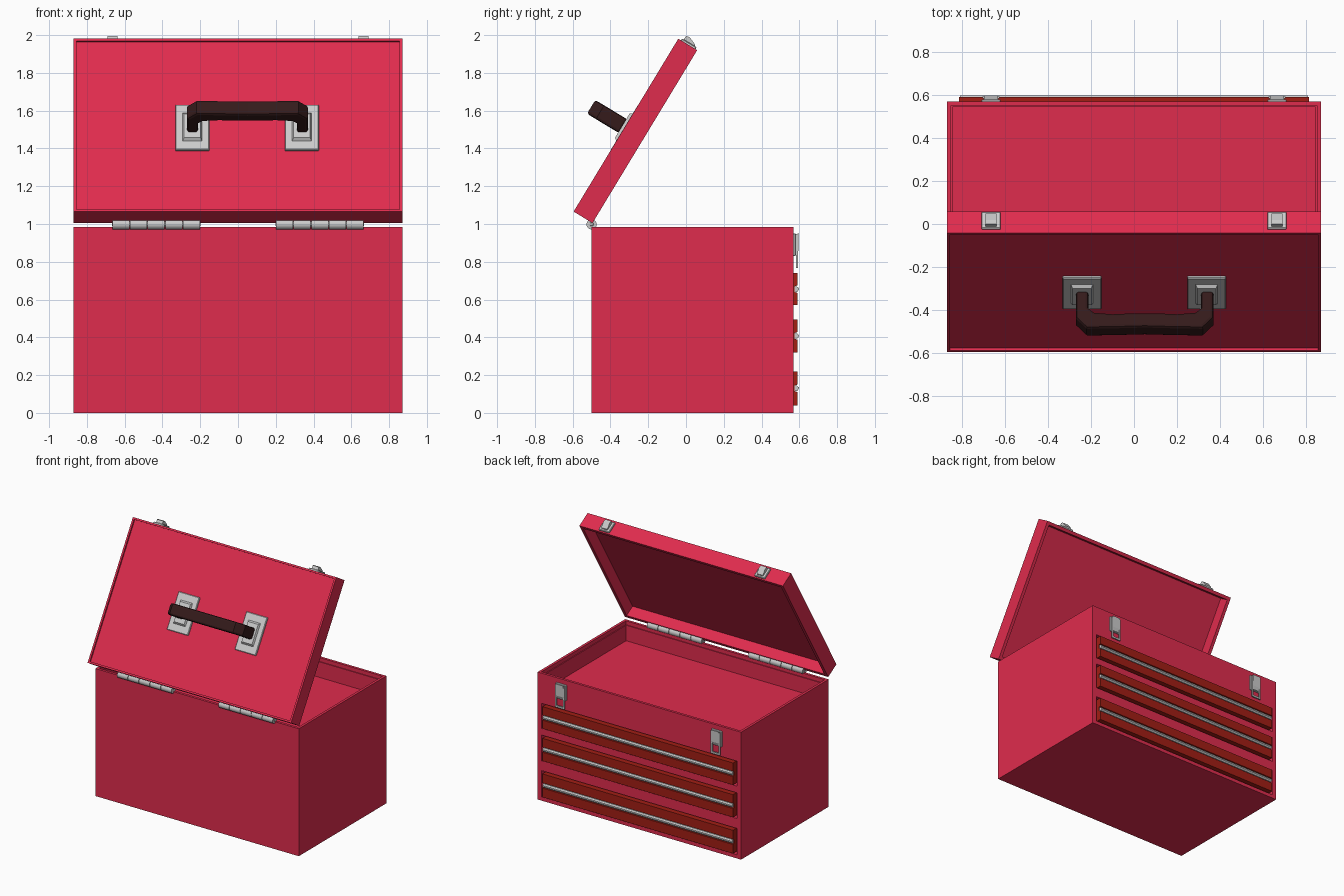
import bpy, bmesh, math
from mathutils import Matrix, Vector

if "Cube" in bpy.data.objects:
    bpy.data.objects.remove(bpy.data.objects["Cube"])


def material(name, rgb):
    m = bpy.data.materials.new(name)
    m.diffuse_color = (*rgb, 1)
    m.use_nodes = True
    m.node_tree.nodes["Principled BSDF"].inputs["Base Color"].default_value = m.diffuse_color
    return m


RED = material("red_paint", (0.74, 0.025, 0.075))
DARK_RED = material("drawer_red", (0.36, 0.013, 0.007))
BROWN = material("handle_brown", (0.035, 0.011, 0.011))
# Lid space: y runs from hinge to latch, z is the lid's outward normal
LID = Matrix.Translation((0, -0.495, 1.005)) @ Matrix.Rotation(math.radians(58.8), 4, 'X')
ID = Matrix.Identity(4)


def finish(name, bm, mat=None, xf=ID, bevel=0.0):
    if bevel:
        bmesh.ops.bevel(bm, geom=bm.edges[:], offset=bevel, segments=1, affect='EDGES')
    bmesh.ops.recalc_face_normals(bm, faces=bm.faces[:])
    me = bpy.data.meshes.new(name)
    bm.to_mesh(me)
    bm.free()
    me.transform(xf)
    ob = bpy.data.objects.new(name, me)
    bpy.context.collection.objects.link(ob)
    if mat:
        me.materials.append(mat)
    return ob


def box_bm(lo, hi):
    bm = bmesh.new()
    bmesh.ops.create_cube(bm, size=1)
    for v in bm.verts:
        v.co = [l + (c + 0.5) * (h - l) for c, l, h in zip(v.co, lo, hi)]
    return bm


def box(name, lo, hi, mat=None, xf=ID, bevel=0.0):
    return finish(name, box_bm(lo, hi), mat, xf, bevel)


def recess(bm, side, *steps):
    """Inset the face pointing up (1) or down (-1), then push it in, per step."""
    bm.normal_update()
    face = next(f for f in bm.faces if f.normal.z * side > 0.9)
    for inset, depth in steps:
        bmesh.ops.inset_individual(bm, faces=[face], thickness=inset)
        face = bmesh.ops.extrude_discrete_faces(bm, faces=[face])["faces"][0]
        bmesh.ops.translate(bm, verts=face.verts[:], vec=(0, 0, -side * depth))


def prism(name, pts, axis, lo, hi, mat=None, xf=ID, bevel=0.0):
    """Extrude a 2D profile along x (points are y, z) or y (points are x, z)."""
    def at(p, d):
        return (d, *p) if axis == 'x' else (p[0], d, p[1])
    bm = bmesh.new()
    face = bm.faces.new([bm.verts.new(at(p, lo)) for p in pts])
    ext = bmesh.ops.extrude_face_region(bm, geom=[face])["geom"]
    bmesh.ops.translate(bm, verts=[g for g in ext if isinstance(g, bmesh.types.BMVert)],
                        vec=Vector(at((0, 0), hi - lo)))
    return finish(name, bm, mat, xf, bevel)


# Chest body with an open top tray
bm = box_bm((-0.87, -0.5, 0), (0.87, 0.57, 0.985))
recess(bm, 1, (0.028, 0.03), (0.009, 0.12))
body = finish("body", bm, RED)

# Drawers, their openings and pull strips
for z0, z1 in ((0.04, 0.22), (0.32, 0.495), (0.57, 0.74)):
    cutter = box("drawer_cutter", (-0.835, 0.45, z0 - 0.012), (0.835, 0.7, z1 + 0.012))
    cutter.hide_render = True
    mod = body.modifiers.new("opening", 'BOOLEAN')
    mod.object, mod.solver = cutter, 'EXACT'
    bpy.context.view_layer.objects.active = body
    bpy.ops.object.modifier_apply(modifier=mod.name)
    bpy.data.objects.remove(cutter)
    zm = (z0 + z1) / 2
    # front profile with a finger groove across the middle
    prism("drawer", [(0.45, z0), (0.59, z0), (0.59, zm - 0.02), (0.575, zm - 0.015),
                     (0.575, zm + 0.015), (0.59, zm + 0.02), (0.59, z1), (0.45, z1)],
          'x', -0.815, 0.815, DARK_RED)
    prism("drawer_pull", [(0.57, zm - 0.014), (0.589, zm - 0.014), (0.597, zm - 0.004),
                          (0.597, zm + 0.006), (0.587, zm + 0.014), (0.57, zm + 0.014)],
          'x', -0.81, 0.81)

# Lid: hollow underneath, shallow panel on top
bm = box_bm((-0.87, 0, 0), (0.87, 1.07, 0.117))
recess(bm, 1, (0.02, 0.012))
recess(bm, -1, (0.035, 0.085))
finish("lid", bm, RED, LID)

# Hinges: five knuckles each on a pin
for s in (-1, 1):
    cx = s * 0.433
    for i in range(5):
        bm = bmesh.new()
        bmesh.ops.create_cone(bm, cap_ends=True, segments=16, depth=0.09,
                              radius1=0.027, radius2=0.027,
                              matrix=Matrix.Translation((cx + (i - 2) * 0.0935, -0.5, 0.998))
                              @ Matrix.Rotation(math.pi / 2, 4, 'Y'))
        ob = finish("hinge_knuckle", bm)
        bpy.context.view_layer.objects.active = ob
        ob.select_set(True)
        bpy.ops.object.shade_smooth_by_angle()
        ob.select_set(False)
    box("hinge_pin", (cx - 0.234, -0.515, 0.983), (cx + 0.234, -0.485, 1.013), bevel=0.008)

# Latches: plate and lever on the body, catch on the lid
for s in (-1, 1):
    x = s * 0.665 - 0.0
    box("latch_plate", (x - 0.045, 0.565, 0.83), (x + 0.045, 0.58, 0.95), bevel=0.003)
    prism("latch_lever", [(0.575, 0.945), (0.597, 0.95), (0.595, 0.86), (0.585, 0.835),
                          (0.575, 0.835)], 'x', x - 0.033, x + 0.033)
    for t in (-1, 1):
        cx = x + t * 0.034
        box("latch_loop_side", (cx - 0.006, 0.583, 0.77), (cx + 0.006, 0.593, 0.94))
    box("latch_loop_end", (x - 0.04, 0.583, 0.768), (x + 0.04, 0.593, 0.782))
    box("catch_plate", (x - 0.045, 1.065, 0.01), (x + 0.045, 1.082, 0.1), xf=LID, bevel=0.004)
    prism("catch_hook", [(1.075, 0.02), (1.09, 0.025), (1.108, 0.07), (1.104, 0.09),
                         (1.075, 0.09)], 'x', x - 0.026, x + 0.026, xf=LID)

# Handle mounting plates: flat base and raised stepped centre
for cx in (-0.242, 0.338):
    box("handle_plate", (cx - 0.09, 0.382, 0.1), (cx + 0.09, 0.662, 0.118), xf=LID, bevel=0.004)
    bm = box_bm((cx - 0.055, 0.43, 0.11), (cx + 0.055, 0.615, 0.132))
    for v in bm.verts:
        if v.co.z > 0.12:
            v.co.x = cx + (v.co.x - cx) * 0.8
            v.co.y = 0.522 + (v.co.y - 0.522) * 0.8
    finish("handle_boss", bm, xf=LID)

# Handle: chamfered arch with a slightly waved underside
half = [(0.32, 0.125), (0.32, 0.27), (0.27, 0.325), (0.12, 0.322)]
under = [(0.06, 0.243), (0.15, 0.248), (0.235, 0.24), (0.262, 0.215), (0.262, 0.125)]
right = half + [(0.0, 0.318)]
left_top = [(-x, z) for x, z in reversed(half)]
left_under = [(-x, z) for x, z in reversed(under)]
profile = [(x + 0.05, z) for x, z in right + left_top + left_under + under]
prism("handle", profile, 'y', 0.48, 0.565, BROWN, LID)
handle = bpy.data.objects["handle"]
bev = handle.modifiers.new("soft_edges", 'BEVEL')
bev.width, bev.segments, bev.limit_method, bev.angle_limit = 0.014, 2, 'ANGLE', math.radians(60)
